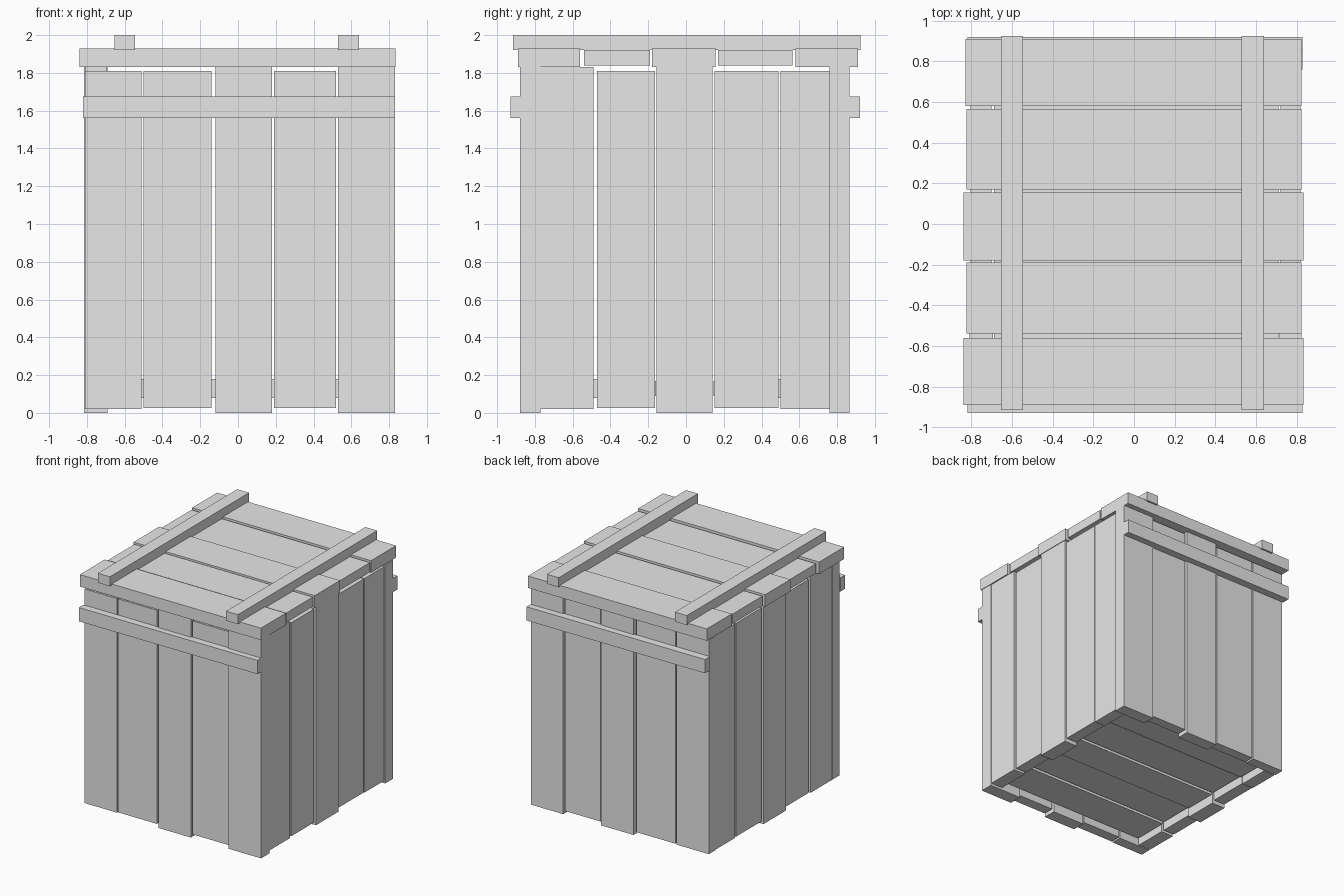
import bpy
import bmesh
from mathutils import Vector

default = bpy.data.objects.get("Cube")
if default:
    bpy.data.objects.remove(default, do_unlink=True)

# Single plain wood-board colour
grey = bpy.data.materials.new("plain_grey")
grey.use_nodes = True
grey.diffuse_color = (0.8, 0.8, 0.8, 1)
grey.node_tree.nodes["Principled BSDF"].inputs["Base Color"].default_value = (0.8, 0.8, 0.8, 1)


def board(name, x, y, z):
    """Rectangular board given as (min, max) spans on each axis."""
    spans = (x, y, z)
    size = Vector([b - a for a, b in spans])
    centre = Vector([(a + b) / 2 for a, b in spans])
    bm = bmesh.new()
    bmesh.ops.create_cube(bm, size=1)
    bmesh.ops.scale(bm, vec=size, verts=bm.verts)
    mesh = bpy.data.meshes.new(name)
    bm.to_mesh(mesh)
    bm.free()
    mesh.materials.append(grey)
    obj = bpy.data.objects.new(name, mesh)
    obj.location = centre
    bpy.context.collection.objects.link(obj)
    return obj


TALL, SHORT = (0, 1.83), (0.025, 1.81)

# Front and back walls: (x span, height span, inset of the thinner boards)
wall_boards = [
    ((-0.81, -0.51), (0.02, 1.81), 0.01),
    ((-0.5, -0.14), SHORT, 0.01),
    ((-0.12, 0.18), TALL, 0),
    ((0.19, 0.52), SHORT, 0.01),
    ((0.53, 0.83), TALL, 0),
]
for i, (x, z, inset) in enumerate(wall_boards, 1):
    board(f"front_board_{i}", x, (-0.88 + inset, -0.77 - inset), z)
    board(f"back_board_{i}", x, (0.76 + inset, 0.865 - inset), z)

# Side walls, set between the front and back walls
side_boards = [
    ((-0.77, -0.49), (0.02, 1.83), 0.005),
    ((-0.47, -0.165), SHORT, 0.01),
    ((-0.155, 0.14), TALL, 0),
    ((0.15, 0.49), SHORT, 0.01),
    ((0.5, 0.76), (0.02, 1.81), 0.01),
]
for i, (y, z, inset) in enumerate(side_boards, 1):
    board(f"left_board_{i}", (0.71 + inset, 0.83 - inset), y, z)
    board(f"right_board_{i}", (-0.815 + inset, -0.69 - inset), y, z)

# Lid boards, alternating thick and thin
lid_boards = [
    ((-0.84, 0.835), (-0.89, -0.56), 0),
    ((-0.825, 0.825), (-0.54, -0.19), 0.01),
    ((-0.84, 0.835), (-0.18, 0.155), 0),
    ((-0.825, 0.825), (0.17, 0.565), 0.01),
    ((-0.83, 0.825), (0.58, 0.91), 0),
]
for i, (x, y, inset) in enumerate(lid_boards, 1):
    board(f"lid_board_{i}", x, y, (1.83 + inset, 1.93 - inset))

# Floor boards, a smaller version of the lid held inside the walls
floor_spans = [(-0.77, -0.47), (-0.455, -0.16), (-0.15, 0.13), (0.145, 0.475), (0.49, 0.76)]
for i, y in enumerate(floor_spans):
    inset = 0.01 * (i % 2)
    board(f"floor_board_{i + 1}", (-0.69, 0.71), y, (0.08 + inset, 0.18 - inset))

# Battens across the lid
for name, x in (("right", (-0.655, -0.545)), ("left", (0.53, 0.64))):
    board(f"lid_batten_{name}", x, (-0.915, 0.925), (1.92, 2.0))

# Straps across the front and back walls
for name, y in (("front", (-0.93, -0.87)), ("back", (0.855, 0.92))):
    board(f"{name}_strap", (-0.82, 0.83), y, (1.56, 1.675))
